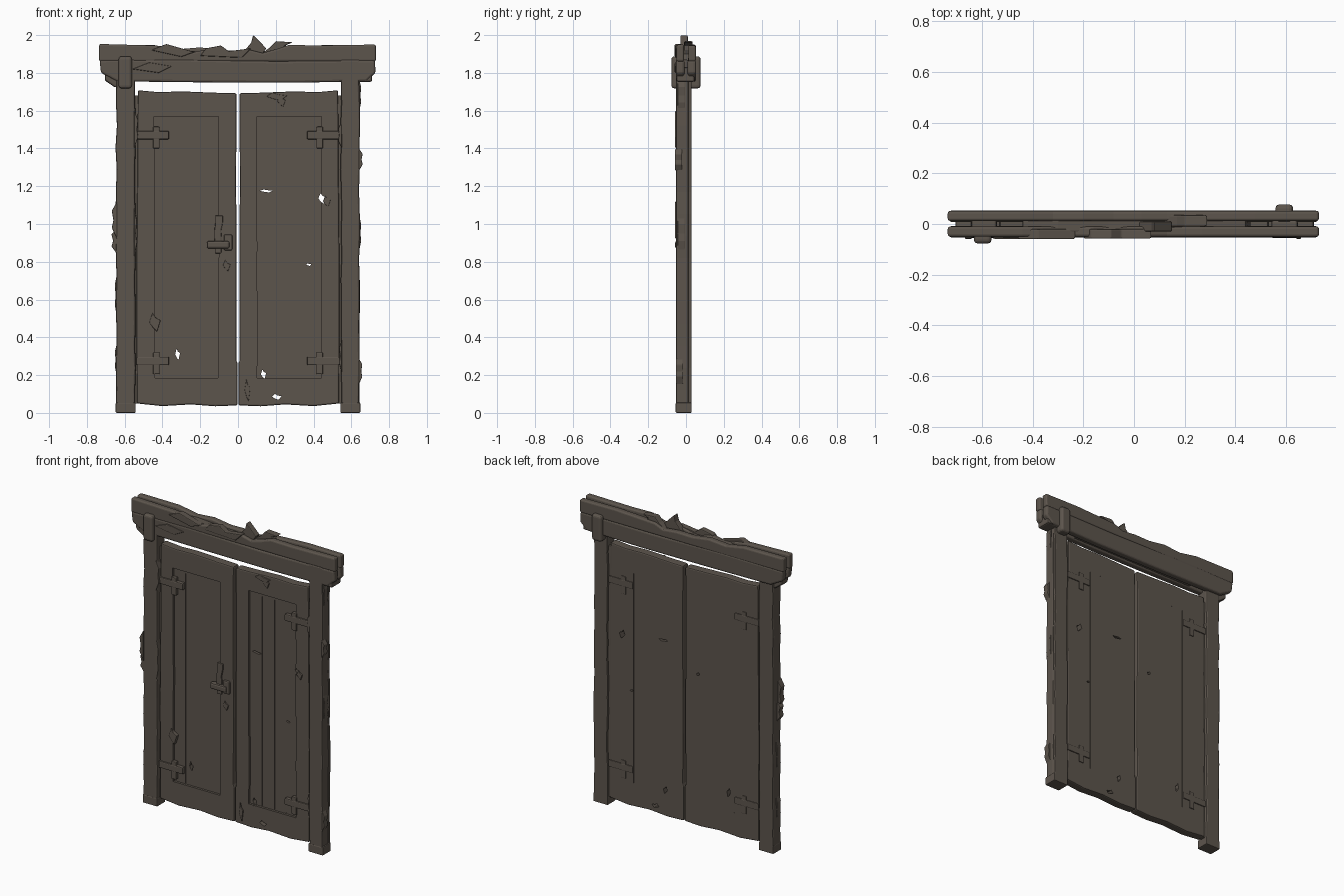
import bpy, bmesh, math, random
random.seed(7)

wood = bpy.data.materials.new("weathered dark wood")
wood.diffuse_color = (0.108, 0.09, 0.073, 1)


def board(name, pts, y0, y1, bevel=0.006, seg=2):
    """Front (x, z) outline extruded from y0 to y1, with softened edges."""
    bm = bmesh.new()
    a = [bm.verts.new((x, y0, z)) for x, z in pts]
    b = [bm.verts.new((x, y1, z)) for x, z in pts]
    bm.faces.new(a)
    bm.faces.new(b[::-1])
    n = len(pts)
    for i in range(n):
        j = (i + 1) % n
        bm.faces.new((a[j], a[i], b[i], b[j]))
    bmesh.ops.recalc_face_normals(bm, faces=bm.faces)
    me = bpy.data.meshes.new(name)
    bm.to_mesh(me)
    bm.free()
    me.materials.append(wood)
    ob = bpy.data.objects.new(name, me)
    bpy.context.collection.objects.link(ob)
    if bevel:
        m = ob.modifiers.new("soft edges", 'BEVEL')
        m.width, m.segments, m.limit_method = bevel, seg, 'ANGLE'
        m.angle_limit = math.radians(35)
    return ob


def rect(x0, x1, z0, z1):
    return [(x0, z0), (x1, z0), (x1, z1), (x0, z1)]


def rough(x0, x1, z0, z1, n=12, amp=0.004):
    """Rectangle outline with uneven long sides."""
    zs = [z0 + (z1 - z0) * i / n for i in range(n + 1)]
    j = lambda: random.uniform(-amp, amp)
    return ([(x1 + j(), z) for z in zs] + [(x0 + j(), z) for z in reversed(zs)])


def cut(target, name, pts, y0, y1):
    c = board(name, pts, y0, y1, 0)
    c.hide_render = True
    c.hide_viewport = False
    c.display_type = 'WIRE'
    m = target.modifiers.new(name, 'BOOLEAN')
    m.operation, m.object, m.solver = 'DIFFERENCE', c, 'EXACT'


def chip(x, z, w, h):
    """Ragged knot-hole outline."""
    return [(x - w, z), (x - w * .3, z - h * .6), (x + w * .4, z - h),
            (x + w, z + h * .2), (x + w * .1, z + h * .5), (x - w * .4, z + h)]


# Side posts
board("left_post", rough(-0.645, -0.542, 0.005, 1.87, 16), -0.053, 0.03, 0.01)
board("right_post_front", rough(0.545, 0.643, 0.005, 1.87, 16), -0.053, 0.014, 0.009)
board("right_post_back", rough(0.545, 0.642, 0.005, 1.87, 16), 0.012, 0.03, 0.005)
for s, side in ((-1, "left"), (1, "right")):
    board(side + "_post_foot", rect(s * 0.595 - 0.053, s * 0.595 + 0.053, 0, 0.055),
          -0.055, 0.03, 0.006)
    board(side + "_jamb", rect(s * 0.535 - 0.02, s * 0.535 + 0.02, 0.05, 1.68),
          -0.022, 0.012, 0.003)

# Splinters torn from the posts
for x, z, h, out, y in ((-0.64, 1.02, 0.10, -0.028, -0.045), (-0.64, 0.91, 0.07, -0.03, -0.035),
                        (-0.64, 0.62, 0.12, -0.012, -0.03), (-0.64, 0.28, 0.09, -0.012, -0.03),
                        (-0.55, 1.5, 0.10, 0.022, -0.045), (-0.55, 0.95, 0.14, 0.014, -0.04),
                        (0.64, 1.34, 0.06, 0.02, -0.045), (0.64, 1.68, 0.09, 0.012, -0.03),
                        (0.64, 0.22, 0.07, 0.018, -0.04), (0.64, 0.95, 0.1, 0.012, -0.03),
                        (0.55, 1.47, 0.07, -0.02, -0.04), (0.55, 0.3, 0.09, -0.014, -0.04)):
    board("post_splinter", [(x, z - h), (x + out, z - h * .4), (x + out * .7, z),
                            (x + out, z + h * .5), (x, z + h)], y - 0.014, y + 0.025, 0.004)

# Double doors, recessed on the front and flat on the back
doors = {}
for s, side in ((-1, "left"), (1, "right")):
    p = [(0.002, 0.04), (0.002, 0.26), (0.009, 0.28), (0.007, 0.8), (0.01, 1.2), (0.008, 1.692),
         (0.12, 1.695), (0.3, 1.702), (0.42, 1.698), (0.53, 1.708), (0.533, 1.2), (0.538, 0.7),
         (0.535, 0.05), (0.4, 0.036), (0.25, 0.045), (0.12, 0.035)]
    d = board(side + "_door", [(s * x, z) for x, z in p], -0.036, 0.02, 0.008)
    doors[s] = d
    panel = rough(0.103, 0.442, 0.185, 1.57, 8, 0.003)
    cut(d, side + "_panel_recess", [(s * x, z) for x, z in panel], -0.08, -0.021)
    for i, x in enumerate((0.19, 0.28, 0.36)):        # plank seams
        for y, half in (("front", (-0.03, -0.0185)), ("back", (0.018, 0.04))):
            cut(d, f"{side}_{y}_seam_{i}", rect(s * x - 0.0015, s * x + 0.0015, 0.19, 1.55), *half)

# Knot holes and chips
for s, x, z, w, h in ((-1, -0.32, 0.31, 0.013, 0.03), (1, 0.135, 0.205, 0.014, 0.025),
                      (1, 0.445, 1.135, 0.02, 0.028), (1, 0.15, 1.175, 0.035, 0.008),
                      (1, 0.375, 0.785, 0.014, 0.007), (1, 0.205, 0.085, 0.025, 0.016),
                      (-1, -0.1, 1.02, 0.012, 0.012)):
    cut(doors[s], "knot_hole", chip(x, z, w, h), -0.1, 0.1)
for x, z, w, h in ((0.205, 1.675, 0.055, 0.022), (0.23, 1.65, 0.022, 0.03), (-0.44, 0.48, 0.03, 0.05),
                   (0.05, 0.12, 0.015, 0.06), (0.47, 1.12, 0.02, 0.03), (-0.06, 0.78, 0.02, 0.03)):
    board("door_splinter", chip(x, z, w, h), -0.044, -0.02, 0.003)

# Cross-shaped hinges on both sides of the doors
for s in (-1, 1):
    for z in (1.46, 0.265):
        for face, y0, y1 in (("front", -0.046, -0.018), ("back", 0.018, 0.027)):
            board(face + "_hinge_arm", rect(*sorted((s * 0.365, s * 0.54)), z - 0.012, z + 0.032),
                  y0, y1, 0.006)
            board(face + "_hinge_plate", rect(*sorted((s * 0.415, s * 0.45)), z - 0.06, z + 0.055),
                  y0 + 0.001, y1 - 0.001, 0.005)

# Latch on the left door
board("latch_bar", rect(-0.165, -0.045, 0.87, 0.91), -0.058, -0.02, 0.01)
board("latch_plate", rough(-0.12, -0.085, 0.845, 1.045, 5, 0.006), -0.045, -0.02, 0.005)
board("latch_catch", rect(-0.075, -0.03, 0.86, 0.945), -0.05, -0.02, 0.008)

# Lintel: split front and back planks round a central core
low = [(-0.725, 1.80), (-0.64, 1.755), (-0.2, 1.75), (0.3, 1.748), (0.68, 1.755), (0.728, 1.80),
       (0.725, 1.868), (0.2, 1.862), (-0.3, 1.872), (-0.733, 1.868)]
front_top = [(-0.735, 1.86), (0.73, 1.86), (0.73, 1.95), (0.42, 1.945), (0.27, 1.948), (0.2, 1.925),
             (0.13, 1.905), (0.05, 1.925), (-0.08, 1.90), (-0.16, 1.925), (-0.26, 1.905),
             (-0.36, 1.935), (-0.44, 1.945), (-0.735, 1.953)]
back_top = [(-0.735, 1.86), (0.728, 1.86), (0.73, 1.945), (0.48, 1.948), (0.3, 1.94), (0.19, 1.935),
            (0.13, 1.91), (0.03, 1.92), (-0.08, 1.918), (-0.2, 1.935), (-0.32, 1.925),
            (-0.45, 1.948), (-0.735, 1.95)]
board("front_lintel_lower", low, -0.053, -0.008, 0.012, 3)
board("front_lintel_upper", front_top, -0.05, -0.01, 0.01, 3)
board("back_lintel_lower", low, 0.008, 0.053, 0.012, 3)
board("back_lintel_upper", back_top, 0.012, 0.052, 0.01, 3)
board("lintel_core", [(-0.44, 1.76), (0.46, 1.76), (0.44, 1.9), (0.25, 1.925), (0.1, 1.9),
                      (-0.1, 1.905), (-0.3, 1.92), (-0.44, 1.91)], -0.03, 0.03, 0.004)
board("left_lintel_bracket", [(-0.705, 1.76), (-0.65, 1.722), (-0.6, 1.73), (-0.6, 1.83),
                              (-0.705, 1.82)], -0.045, 0.02, 0.01)
board("right_lintel_bracket", rect(0.6, 0.71, 1.752, 1.83), -0.05, 0.045, 0.01)

# Broken splinters along the top of the lintel
board("tall_splinter", [(0.02, 1.90), (0.13, 1.90), (0.15, 1.93), (0.115, 1.965), (0.08, 2.0),
                        (0.07, 1.96)], -0.03, 0.01, 0.005)
board("curled_splinter", [(0.12, 1.90), (0.3, 1.91), (0.25, 1.945), (0.29, 1.962), (0.2, 1.968),
                          (0.17, 1.935)], -0.01, 0.035, 0.005)
board("long_splinter", [(-0.2, 1.89), (0.02, 1.88), (0.07, 1.93), (-0.05, 1.915), (-0.09, 1.945),
                        (-0.17, 1.93)], -0.058, -0.02, 0.005)
board("left_splinter", [(-0.46, 1.92), (-0.3, 1.885), (-0.23, 1.91), (-0.3, 1.93), (-0.38, 1.953)],
      -0.06, -0.02, 0.005)
board("front_sliver", [(-0.42, 1.80), (-0.35, 1.835), (-0.47, 1.855), (-0.56, 1.82)],
      -0.06, -0.03, 0.005)

# Pegs through the lintel ends
board("front_peg", rect(-0.632, -0.562, 1.718, 1.888), -0.077, -0.01, 0.016, 3)
board("back_peg", rect(0.558, 0.628, 1.718, 1.888), 0.01, 0.077, 0.016, 3)
